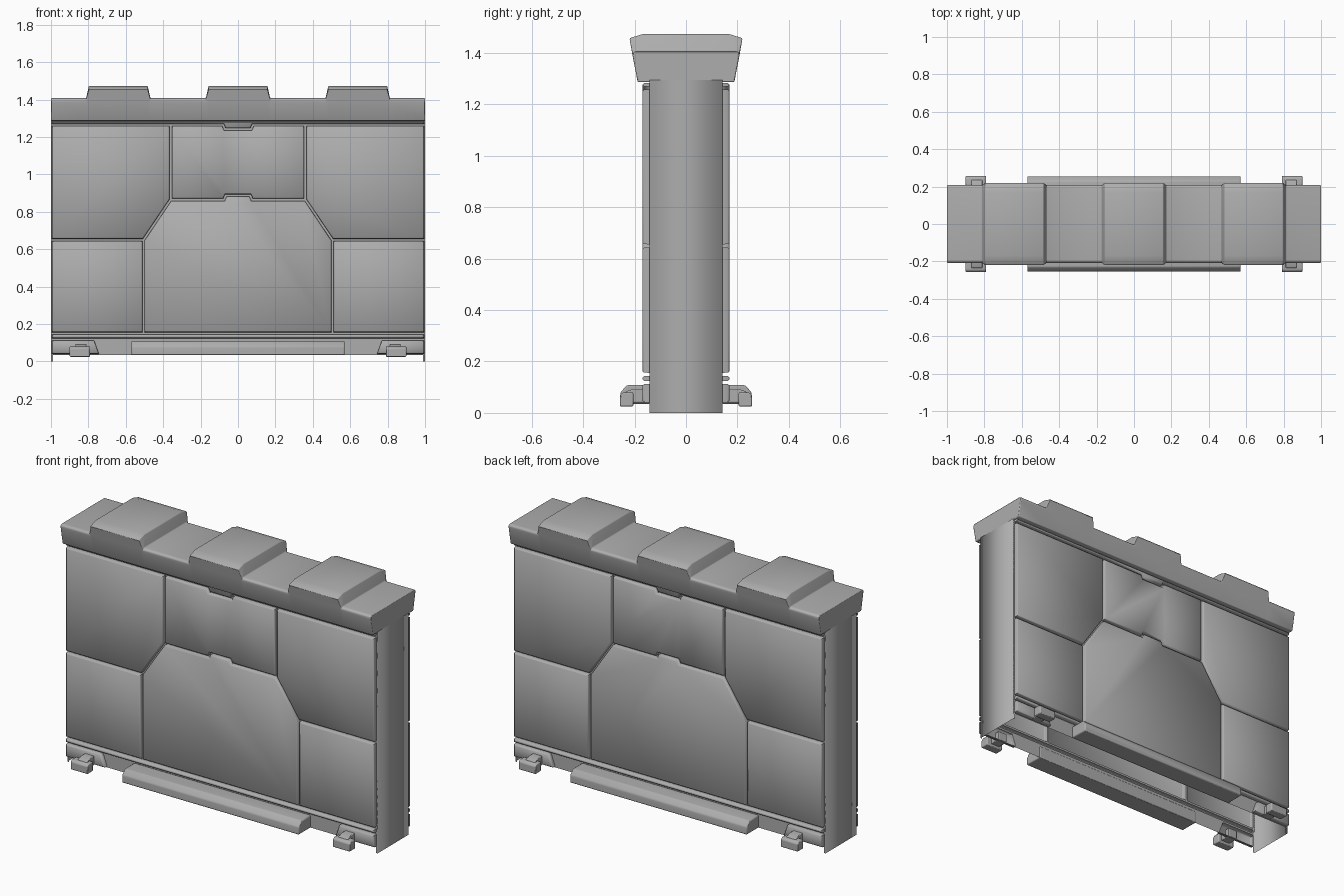
import bpy, bmesh, math

if "Cube" in bpy.data.objects:
    bpy.data.objects.remove(bpy.data.objects["Cube"])

# Dark grey stone
stone = bpy.data.materials.new("stone")
stone.diffuse_color = (.42, .42, .42, 1)
stone.use_nodes = True
stone.node_tree.nodes["Principled BSDF"].inputs["Base Color"].default_value = stone.diffuse_color


def finish(name, bm, angle=40, mirror=(False, False), bevel=0.0):
    """Turn a bmesh into a named, shaded object with mirror and bevel."""
    me = bpy.data.meshes.new(name)
    bm.to_mesh(me)
    bm.free()
    me.materials.append(stone)
    ob = bpy.data.objects.new(name, me)
    bpy.context.collection.objects.link(ob)
    bpy.ops.object.select_all(action='DESELECT')
    bpy.context.view_layer.objects.active = ob
    ob.select_set(True)
    bpy.ops.object.shade_smooth_by_angle(angle=math.radians(angle))
    if bevel:
        b = ob.modifiers.new("bevel", 'BEVEL')
        b.width, b.segments, b.limit_method = bevel, 2, 'ANGLE'
    if any(mirror):
        m = ob.modifiers.new("mirror", 'MIRROR')
        m.use_axis = (mirror[0], mirror[1], False)
        m.use_mirror_merge = False
    return ob


def loft(name, sections, **kw):
    """Skin closed (y, z) profiles placed at successive x stations."""
    bm = bmesh.new()
    rings = [[bm.verts.new((x, y, z)) for y, z in prof] for x, prof in sections]
    n = len(rings[0])
    for a, b in zip(rings, rings[1:]):
        for i in range(n):
            j = (i + 1) % n
            bm.faces.new((a[i], a[j], b[j], b[i]))
    bm.faces.new(rings[0])
    bm.faces.new(rings[-1])
    bmesh.ops.recalc_face_normals(bm, faces=bm.faces)
    return finish(name, bm, **kw)


def bar(name, x0, x1, prof, **kw):
    return loft(name, [(x0, prof), (x1, prof)], **kw)


def flip(poly):
    return [(-x, z) for x, z in reversed(poly)]


# Panelled wall sheet: touching polygons, inset to leave grooves, then raised
T = 1.264
tab = [(.075, .865), (.065, .888), (-.065, .888), (-.075, .865)]
notch = [(.08, T), (.07, 1.241), (-.07, 1.241), (-.08, T)]
centre = [(-.505, .15), (.505, .15), (.505, .65), (.36, .865)] + tab + [(-.36, .865), (-.505, .65)]
top_mid = [(-.36, .865)] + tab[::-1] + [(.36, .865), (.36, T)] + notch + [(-.36, T)]
upper = [(.505, .65), (1, .65), (1, T), (.36, T), (.36, .865)]
lower = [(.505, .15), (1, .15), (1, .65), (.505, .65)]
rail = ([(-1, T), (-.36, T)] + notch[::-1] +
        [(.36, T), (1, T), (1, 1.29), (-1, 1.29)])
strip = [(-1, .118), (-.765, .118), (-.58, .118), (.58, .118), (.765, .118), (1, .118),
         (1, .15), (.505, .15), (-.505, .15), (-1, .15)]
plate = [(.735, .035), (1, .035), (1, .118), (.765, .118)]
gap = [(.61, .035), (.735, .035), (.765, .118), (.58, .118)]
back = [(-.61, .035), (.61, .035), (.58, .118), (-.58, .118)]

bm = bmesh.new()
cache = {}


def vert(p):
    if p not in cache:
        cache[p] = bm.verts.new((p[0], -.143, p[1]))
    return cache[p]


def add(poly):
    return bm.faces.new([vert(p) for p in poly])


raised = [add(p) for p in (centre, top_mid, rail, strip, upper, flip(upper),
                           lower, flip(lower), plate, flip(plate))]
for p in (gap, flip(gap), back):
    add(p)
bm.normal_update()
for t, d in ((.006, 0), (.0005, .02), (.006, .006)):
    bmesh.ops.inset_individual(bm, faces=raised, thickness=t, depth=d, use_even_offset=True)
    bm.normal_update()
finish("wall_panels", bm, angle=55, mirror=(False, True))

# End plates with short, softly shaded returns, closing the hollow wall
bm = bmesh.new()
cols = [[bm.verts.new((x, y, z)) for z in (0, 1.295)]
        for x, y in ((.99, -.143), (1, -.143), (1, .143), (.99, .143))]
for a, b in zip(cols, cols[1:]):
    bm.faces.new((a[0], b[0], b[1], a[1]))
finish("end_plate", bm, angle=180, mirror=(True, False))


# Flared cap with three raised battlements
def cap_profile(high):
    if high:
        half = [(.188, 1.287), (.209, 1.40), (.22, 1.458), (.168, 1.474)]
    else:
        half = [(.188, 1.287), (.207, 1.385), (.208, 1.40), (.195, 1.408)]
    return half + [(-y, z) for y, z in reversed(half)]


stations = [(-1, cap_profile(False))]
for c in (-.64, 0, .64):
    for dx, high in ((-.172, False), (-.157, True), (.157, True), (.172, False)):
        stations.append((c + dx, cap_profile(high)))
stations.append((1, cap_profile(False)))
loft("cap", stations, angle=80, bevel=.006)

# Long base rail on each side
bar("base_rail", -.57, .57,
    [(-.14, .035), (-.255, .035), (-.255, .08), (-.23, .108), (-.14, .108)],
    mirror=(False, True), angle=60, bevel=.006)

# Small clip feet near the corners: narrow arm and wider pad
bar("foot_arm", .81, .87, [(-.14, .04), (-.235, .04), (-.235, .083), (-.205, .093), (-.14, .093)],
    mirror=(True, True), bevel=.004)
bar("foot_pad", .79, .90, [(-.205, .025), (-.257, .025), (-.257, .07), (-.245, .08), (-.205, .08)],
    mirror=(True, True), bevel=.005)
